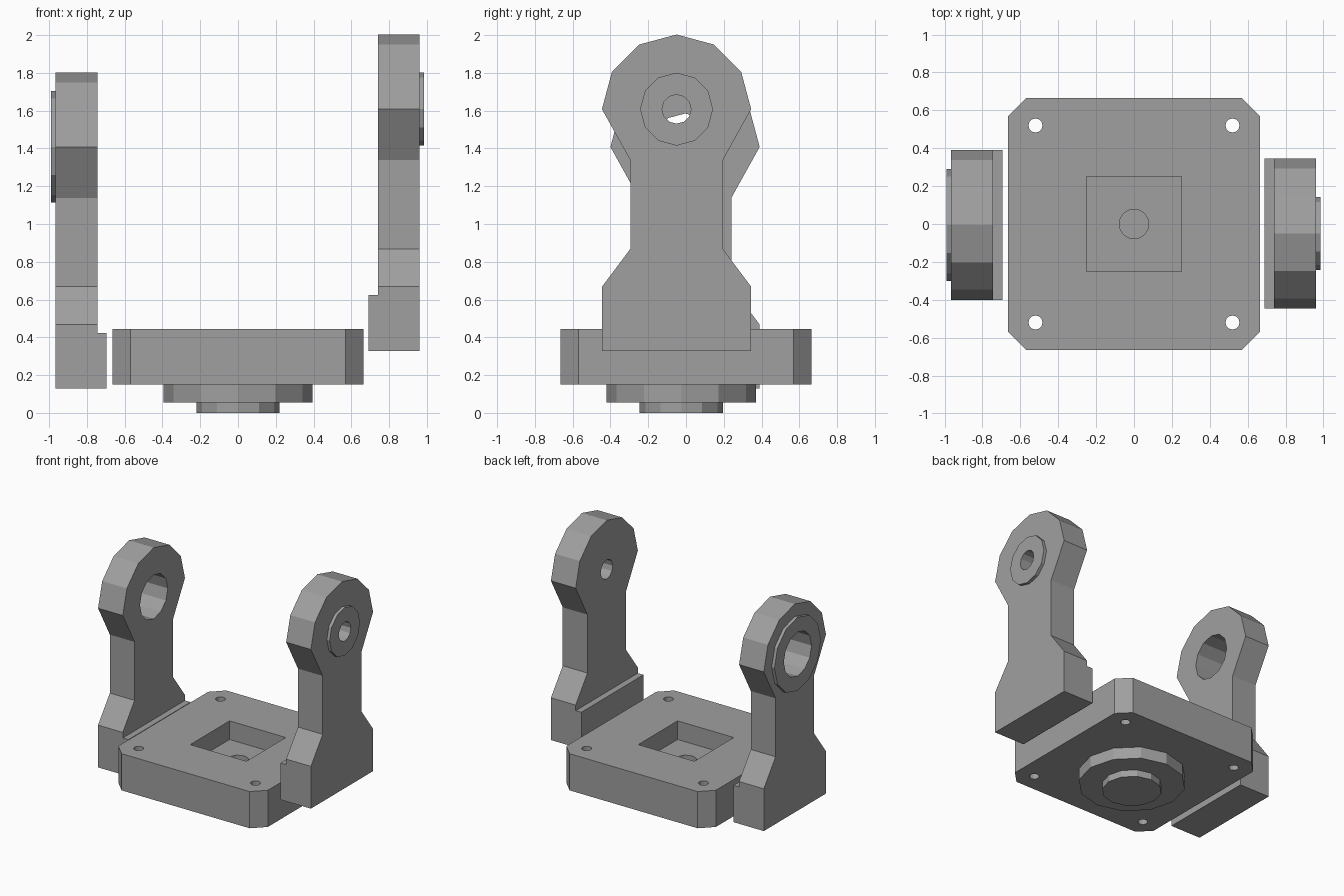
import bpy
import bmesh
from math import sin, cos, pi
from mathutils import Vector

if "Cube" in bpy.data.objects:
    bpy.data.objects.remove(bpy.data.objects["Cube"])

grey = bpy.data.materials.new("plain grey")
grey.use_nodes = True
colour = (0.35, 0.35, 0.35, 1)
grey.diffuse_color = colour
grey.node_tree.nodes["Principled BSDF"].inputs["Base Color"].default_value = colour


def prism(name, points, axis, low, high):
    """Extrude a flat outline along x (outline in y, z) or z (outline in x, y)."""
    bm = bmesh.new()
    if axis == "x":
        corners = [(low, a, b) for a, b in points]
        shift = Vector((high - low, 0, 0))
    else:
        corners = [(a, b, low) for a, b in points]
        shift = Vector((0, 0, high - low))
    face = bm.faces.new([bm.verts.new(c) for c in corners])
    copy = bmesh.ops.extrude_face_region(bm, geom=[face], use_keep_orig=True)
    moved = [v for v in copy["geom"] if isinstance(v, bmesh.types.BMVert)]
    bmesh.ops.translate(bm, verts=moved, vec=shift)
    bmesh.ops.recalc_face_normals(bm, faces=bm.faces)
    mesh = bpy.data.meshes.new(name)
    bm.to_mesh(mesh)
    bm.free()
    mesh.materials.append(grey)
    obj = bpy.data.objects.new(name, mesh)
    bpy.context.collection.objects.link(obj)
    return obj


def ring(a, b, radius, sides=12):
    step = 2 * pi / sides
    return [(a + radius * cos(i * step), b + radius * sin(i * step)) for i in range(sides)]


def rectangle(a0, b0, a1, b1):
    return [(a0, b0), (a1, b0), (a1, b1), (a0, b1)]


def cut(target, cutter):
    mod = target.modifiers.new(cutter.name, "BOOLEAN")
    mod.operation = "DIFFERENCE"
    mod.solver = "EXACT"
    mod.object = cutter
    cutter.hide_render = True
    cutter.hide_viewport = True
    cutter.display_type = "WIRE"


def arm(side, name, y, z, inner, outer, boss_radius, hole_radius):
    """Upright arm: wide foot with an inner lip, narrow neck and round head."""
    half = 0.395
    head = [(half * cos(i * pi / 6), 1.28 + half * sin(i * pi / 6)) for i in range(7)]
    right = [(half, 0), (half, 0.34), (0.245, 0.54), (0.245, 1.01)]
    left = [(-a, b) for a, b in reversed(right)]
    outline = [(y + a, z + b) for a, b in right + head + left]
    body = prism(name + "_arm", outline, "x", side * inner, side * outer)

    # clear the inner face above the lip
    relief = prism(name + "_lip_cutter", rectangle(y - 0.6, z + 0.295, y + 0.6, z + 2),
                   "x", side * (inner - 0.1), side * (inner + 0.05))
    cut(body, relief)

    # raised round boss, with a bore through boss and arm
    boss = prism(name + "_boss", ring(y, z + 1.28, boss_radius), "x",
                 side * outer, side * (outer + 0.025))
    bore = prism(name + "_bore_cutter", ring(y, z + 1.28, hole_radius), "x",
                 side * (inner - 0.2), side * (outer + 0.2))
    cut(body, bore)
    cut(boss, bore)


arm(1, "left", -0.05, 0.328, 0.69, 0.96, 0.193, 0.077)
arm(-1, "right", -0.005, 0.128, 0.695, 0.965, 0.295, 0.177)

# base plate with clipped corners
size, clip = 0.665, 0.57
quarter = [(size, -clip), (size, clip)]
octagon = []
for turn in range(4):
    for a, b in quarter:
        octagon.append((a, b))
    quarter = [(-b, a) for a, b in quarter]
plate = prism("base_plate", octagon, "z", 0.15, 0.445)

# square pocket and blind centre hole
cut(plate, prism("pocket_cutter", rectangle(-0.25, -0.25, 0.25, 0.25), "z", 0.295, 0.6))
cut(plate, prism("centre_hole_cutter", ring(0, 0, 0.078, 16), "z", 0.16, 0.5))

# corner screw holes
for sx in (-1, 1):
    for sy in (-1, 1):
        cut(plate, prism("screw_hole_cutter", ring(sx * 0.52, sy * 0.52, 0.037),
                         "z", 0, 0.6))

# stepped pivot under the plate
prism("pivot_disc", ring(0, -0.025, 0.395), "z", 0.055, 0.15)
prism("pivot_pad", ring(0, -0.025, 0.22), "z", 0, 0.055)
